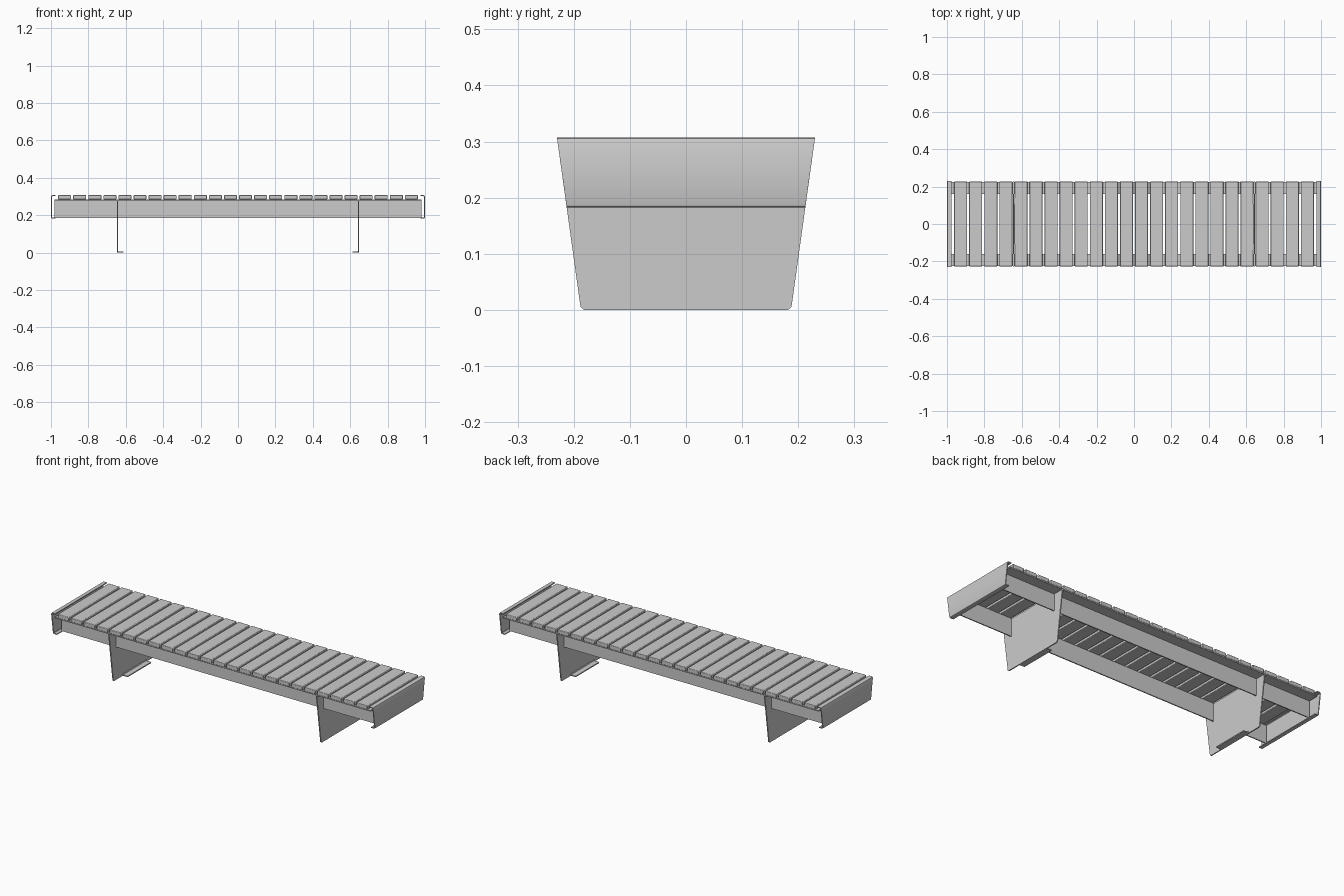
import bpy, bmesh

if "Cube" in bpy.data.objects:
    bpy.data.objects.remove(bpy.data.objects["Cube"])

def finish(name, bm, bevel=0.0):
    bmesh.ops.recalc_face_normals(bm, faces=bm.faces[:])
    me = bpy.data.meshes.new(name)
    bm.to_mesh(me)
    bm.free()
    ob = bpy.data.objects.new(name, me)
    bpy.context.collection.objects.link(ob)
    if bevel:
        m = ob.modifiers.new("soft_edges", 'BEVEL')
        m.width, m.segments = bevel, 2
    bpy.ops.object.select_all(action='DESELECT')
    bpy.context.view_layer.objects.active = ob
    ob.select_set(True)
    bpy.ops.object.shade_smooth_by_angle()
    return ob

def prism(name, ring_a, ring_b, bevel=0.0):
    """Closed solid between two matching outlines."""
    bm = bmesh.new()
    a = [bm.verts.new(p) for p in ring_a]
    b = [bm.verts.new(p) for p in ring_b]
    n = len(a)
    bm.faces.new(a)
    bm.faces.new(b[::-1])
    for i in range(n):
        j = (i + 1) % n
        bm.faces.new((a[i], a[j], b[j], b[i]))
    return finish(name, bm, bevel)

def half_width(z):
    """The ends and legs share one tapered side line."""
    return 0.187 + (0.23 - 0.187) * z / 0.307

# slats across the seat
pitch, w = 0.0806, 0.0347
for i in range(24):
    x = (i - 11.5) * pitch
    prof = [(-w, 0.285), (w, 0.285), (w, 0.307), (-w, 0.307)]
    prism(f"slat_{i + 1}", [(x + px, -0.227, z) for px, z in prof],
          [(x + px, 0.227, z) for px, z in prof], 0.003)

# angle rails: upright web inside, flange outwards under the slats
t = 0.006
angle = [(0.160, 0.185), (0.160 + t, 0.185), (0.160 + t, 0.285 - t),
         (0.225, 0.285 - t), (0.225, 0.285), (0.160, 0.285)]
for side, name in ((-1, "front_rail"), (1, "back_rail")):
    prism(name, [(-0.98, side * y, z) for y, z in angle],
          [(0.98, side * y, z) for y, z in angle])

# end caps: folded sheet with top and bottom lips turned inwards
fold = [(0.975, 0.307), (0.993, 0.307), (0.998, 0.305), (1.0, 0.300),
        (1.0, 0.189), (0.998, 0.184), (0.993, 0.182), (0.975, 0.182),
        (0.975, 0.187), (0.992, 0.187), (0.995, 0.190),
        (0.995, 0.299), (0.992, 0.302), (0.975, 0.302)]
for side, name in ((-1, "left_end_cap"), (1, "right_end_cap")):
    prism(name, [(side * x, -half_width(z), z) for x, z in fold],
          [(side * x, half_width(z), z) for x, z in fold])

# legs: tapered plates with a foot lip folded inwards
for side, name in ((-1, "left"), (1, "right")):
    outline = [(-0.182, 0), (-0.105, 0), (0.105, 0), (0.182, 0),
               (0.188, 0.005), (half_width(0.284), 0.284),
               (-half_width(0.284), 0.284), (-0.188, 0.005)]
    prism(name + "_leg", [(side * 0.642, y, z) for y, z in outline],
          [(side * 0.648, y, z) for y, z in outline])
    lip = [(0.612, 0.0), (0.645, 0.0), (0.645, 0.011), (0.642, 0.011),
           (0.639, 0.007), (0.636, 0.006), (0.612, 0.006)]
    prism(name + "_foot", [(side * x, -0.104, z) for x, z in lip],
          [(side * x, 0.104, z) for x, z in lip])
